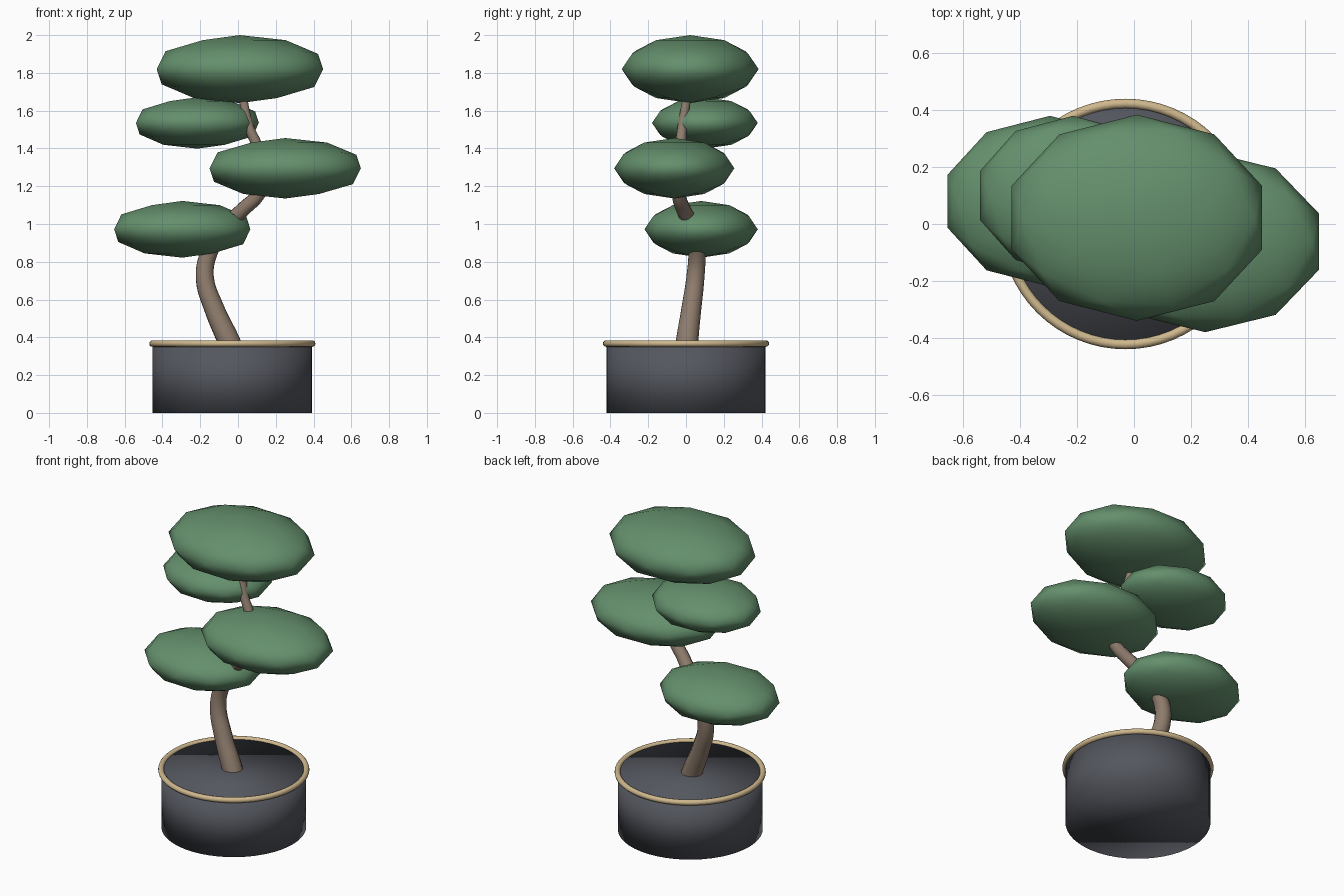
import bpy

if "Cube" in bpy.data.objects:
    bpy.data.objects.remove(bpy.data.objects["Cube"])

def material(name, rgb):
    m = bpy.data.materials.new(name)
    m.diffuse_color = (*rgb, 1.0)
    m.use_nodes = True
    m.node_tree.nodes["Principled BSDF"].inputs["Base Color"].default_value = m.diffuse_color
    return m

GREEN = material("leaf green", (0.127, 0.275, 0.15))
BARK = material("bark brown", (0.27, 0.20, 0.15))
SLATE = material("slate grey", (0.089, 0.095, 0.114))
TAN = material("rim tan", (0.62, 0.475, 0.265))

def finish(name, mat):
    ob = bpy.context.object
    ob.name = name
    ob.data.materials.clear()
    ob.data.materials.append(mat)
    bpy.ops.object.shade_smooth()
    return ob

# Pot: closed drum with fully smooth normals, and a round rim
PX = -0.03
bpy.ops.mesh.primitive_cylinder_add(vertices=48, radius=0.422, depth=0.37, location=(PX, 0, 0.185))
finish("pot", SLATE)
bpy.ops.mesh.primitive_torus_add(major_radius=0.423, minor_radius=0.017, major_segments=64,
                                 minor_segments=12, location=(PX, 0, 0.367))
finish("pot_rim", TAN)

# Twisting, tapering trunk: x, y, z, radius
PATH = [(-0.02, 0.0, 0.30, 0.064), (-0.045, 0.005, 0.37, 0.061), (-0.125, 0.028, 0.55, 0.054),
        (-0.176, 0.05, 0.72, 0.049), (-0.152, 0.057, 0.85, 0.046), (-0.07, 0.035, 0.98, 0.042),
        (0.03, -0.015, 1.08, 0.039), (0.11, -0.04, 1.16, 0.037), (0.15, -0.045, 1.28, 0.034),
        (0.095, -0.028, 1.43, 0.029), (0.06, -0.02, 1.51, 0.026), (0.02, 0.01, 1.70, 0.022)]
curve = bpy.data.curves.new("trunk", "CURVE")
curve.dimensions = "3D"
curve.bevel_depth = 1.0
curve.bevel_resolution = 4
curve.resolution_u = 5
curve.use_fill_caps = True
spline = curve.splines.new("BEZIER")
spline.bezier_points.add(len(PATH) - 1)
for p, (x, y, z, r) in zip(spline.bezier_points, PATH):
    p.co = (x, y, z)
    p.radius = r
    p.handle_left_type = p.handle_right_type = "AUTO"
trunk = bpy.data.objects.new("trunk", curve)
bpy.context.collection.objects.link(trunk)
bpy.ops.object.select_all(action="DESELECT")
trunk.select_set(True)
bpy.context.view_layer.objects.active = trunk
bpy.ops.object.convert(target="MESH")
finish("trunk", BARK)

# Flattened low-poly leaf pads: centre, radii
PADS = {
    "leaf_pad_top": ((0.01, 0.022, 1.82), (0.463, 0.362, 0.18)),
    "leaf_pad_upper_left": ((-0.215, 0.10, 1.535), (0.342, 0.28, 0.136)),
    "leaf_pad_right": ((0.25, -0.062, 1.295), (0.421, 0.318, 0.16)),
    "leaf_pad_lower_left": ((-0.295, 0.08, 0.972), (0.379, 0.30, 0.15)),
}
for name, (loc, radii) in PADS.items():
    bpy.ops.mesh.primitive_ico_sphere_add(subdivisions=2, radius=1, location=loc)
    bpy.context.object.scale = radii
    finish(name, GREEN)
